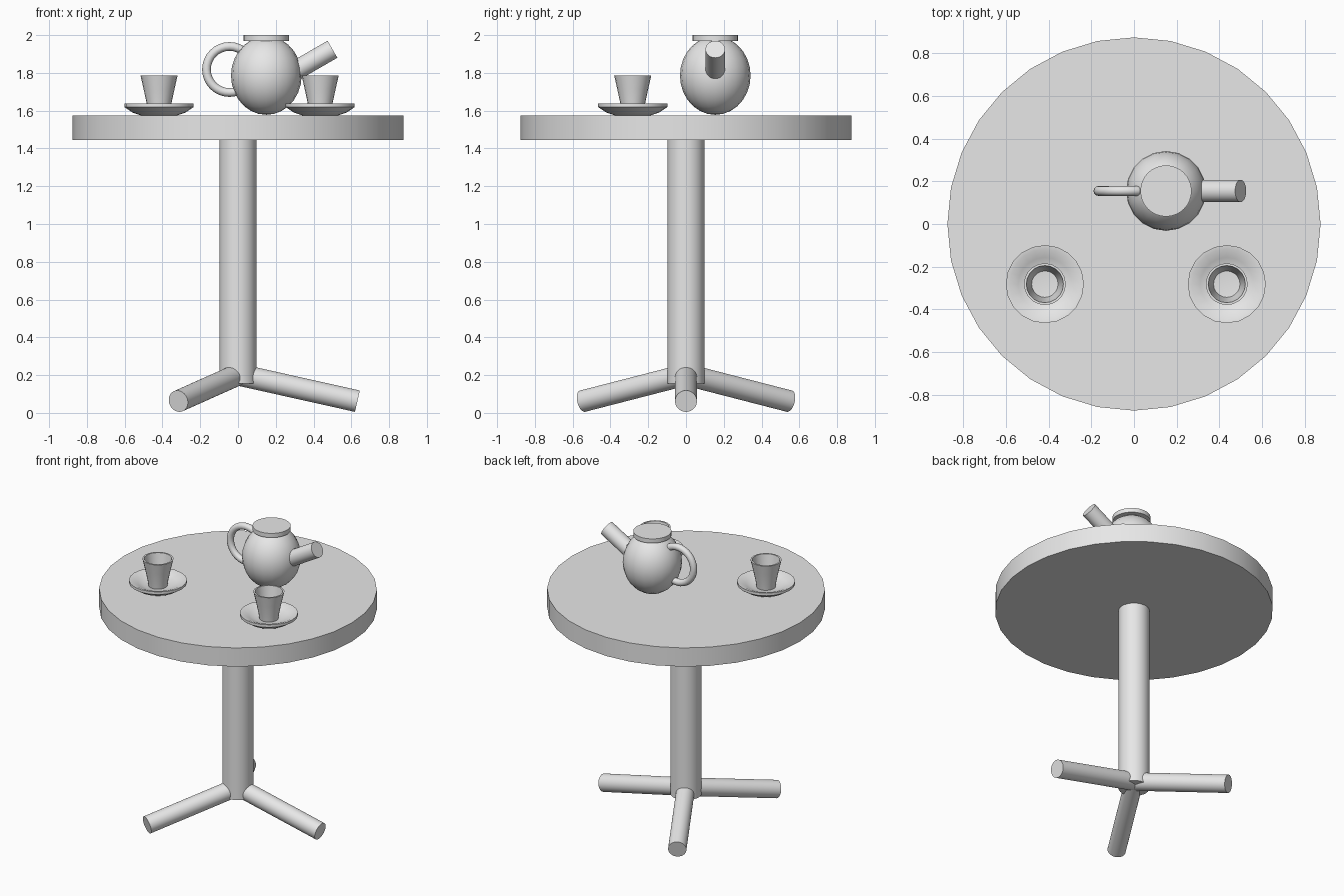
import bpy
import math
from mathutils import Vector

cube = bpy.data.objects.get("Cube")
if cube:
    bpy.data.objects.remove(cube, do_unlink=True)

GREY = (0.8, 0.8, 0.8, 1)
grey = bpy.data.materials.new("plain_grey")
grey.use_nodes = True
grey.diffuse_color = GREY
grey.node_tree.nodes["Principled BSDF"].inputs["Base Color"].default_value = GREY


def finish(name):
    obj = bpy.context.object
    obj.name = name
    obj.data.materials.clear()
    obj.data.materials.append(grey)
    bpy.ops.object.shade_smooth_by_angle(angle=math.radians(35))
    return obj


def rod(name, start, end, radius, sides=32):
    """Cylinder running between two points."""
    start, end = Vector(start), Vector(end)
    axis = end - start
    bpy.ops.mesh.primitive_cylinder_add(
        vertices=sides, radius=radius, depth=axis.length,
        location=(start + end) / 2,
        rotation=axis.to_track_quat('Z', 'Y').to_euler())
    return finish(name)


def lathe(name, profile, location, sides=20):
    """Closed turned shape from (radius, height) points, axis to axis."""
    verts, rings = [], []
    for r, z in profile:
        count = sides if r > 0 else 1
        ring = []
        for i in range(count):
            a = math.tau * i / sides
            ring.append(len(verts))
            verts.append((r * math.cos(a), r * math.sin(a), z))
        rings.append(ring)
    faces = []
    for low, high in zip(rings, rings[1:]):
        for i in range(sides):
            j = (i + 1) % sides
            quad = [low[i % len(low)], low[j % len(low)],
                    high[j % len(high)], high[i % len(high)]]
            faces.append(list(dict.fromkeys(quad)))
    mesh = bpy.data.meshes.new(name)
    mesh.from_pydata(verts, [], faces)
    obj = bpy.data.objects.new(name, mesh)
    obj.location = location
    bpy.context.collection.objects.link(obj)
    bpy.ops.object.select_all(action='DESELECT')
    obj.select_set(True)
    bpy.context.view_layer.objects.active = obj
    return finish(name)


# Table
TOP = 1.575
rod("tabletop", (0, 0, 1.445), (0, 0, TOP), 0.875)
rod("column", (0, 0, 0.155), (0, 0, 1.46), 0.098)
for i, side in enumerate(("left", "back_right", "front_right")):
    a = math.tau * i / 3
    rod(side + "_leg", (0, 0, 0.203),
        (0.632 * math.cos(a), 0.632 * math.sin(a), 0.062), 0.058)

# Teapot
PX, PY = 0.15, 0.155
bpy.ops.mesh.primitive_uv_sphere_add(
    segments=20, ring_count=14, radius=1, location=(PX, PY, 1.786))
bpy.context.object.scale = (0.187, 0.187, 0.208)
finish("teapot_body")
rod("teapot_lid", (PX, PY, 1.97), (PX, PY, 2.0), 0.12)
rod("teapot_spout", (0.2, PY, 1.752), (0.5, PY, 1.925), 0.052)
bpy.ops.mesh.primitive_torus_add(
    major_radius=0.122, minor_radius=0.023, major_segments=32, minor_segments=12,
    location=(-0.045, PY, 1.818), rotation=(math.pi / 2, 0, 0))
finish("teapot_handle")

# Cups and saucers, heights measured from the tabletop
SAUCER = [(0, 0), (0.095, 0), (0.14, 0.015), (0.183, 0.044), (0.183, 0.062),
          (0.165, 0.06), (0.125, 0.042), (0.085, 0.025), (0, 0.022)]
CUP = [(0, 0.024), (0.06, 0.024), (0.066, 0.065), (0.082, 0.14), (0.098, 0.21),
       (0.087, 0.21), (0.076, 0.14), (0.062, 0.065), (0, 0.06)]
for side, x in (("left", 0.435), ("right", -0.418)):
    lathe(side + "_saucer", SAUCER, (x, -0.282, TOP))
    lathe(side + "_cup", CUP, (x, -0.282, TOP))
